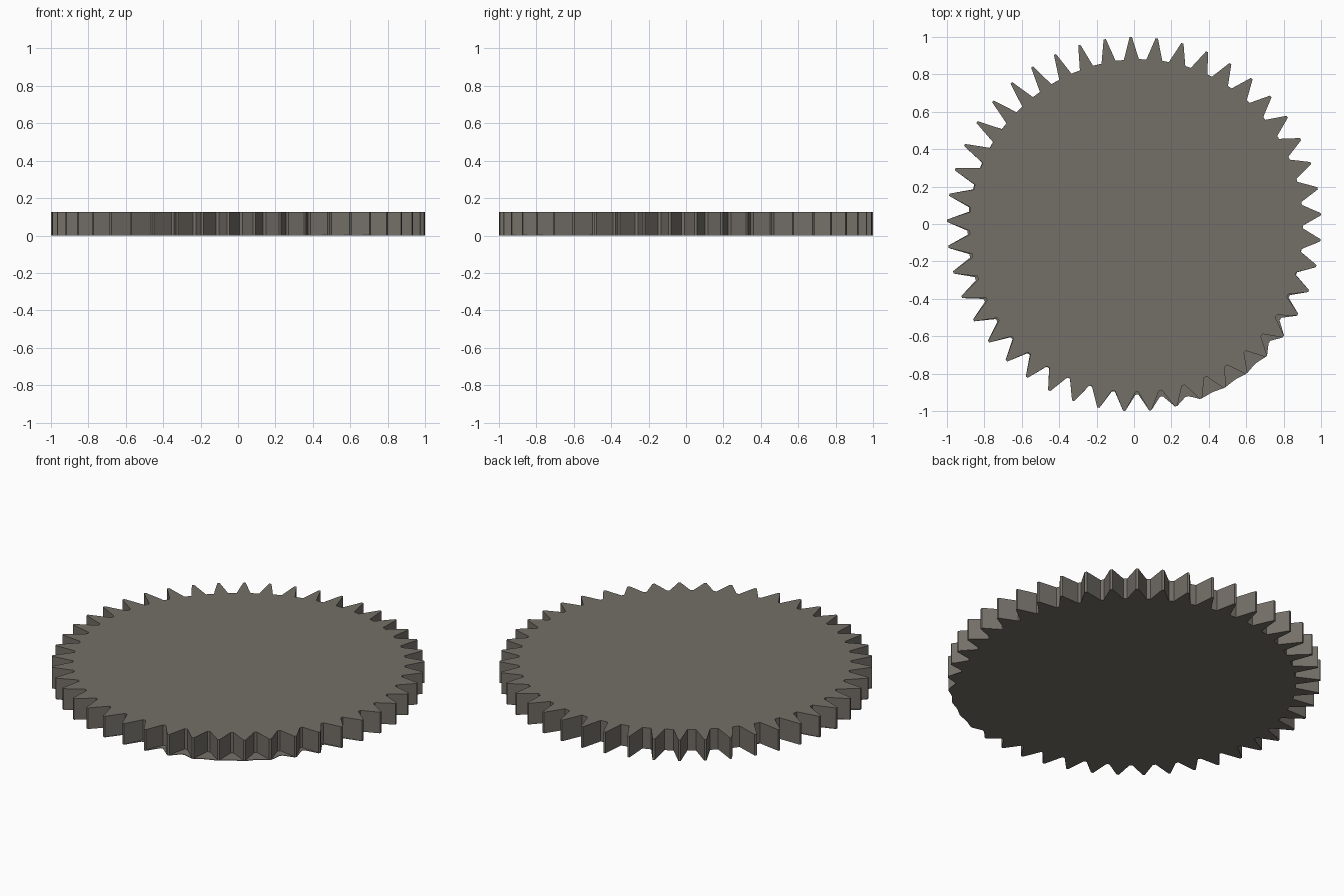
import bpy, bmesh
from math import radians, cos, sin, exp

if "Cube" in bpy.data.objects:
    bpy.data.objects.remove(bpy.data.objects["Cube"])

TEETH, THICK, LEDGE = 45, 0.125, 0.003
STEP = 360 / TEETH
FIRST = 3.0  # angle of the first tooth tip


def bump(a, centre, width):
    d = (a - centre + 180) % 360 - 180
    return exp(-(d / width) ** 2)


def root_top(a):
    return 0.892 + 0.014 * cos(radians(a + 30)) - 0.012 * bump(a, 125, 35)


def root_bottom(a):
    # thin floor that fills the gaps on one side of the wheel
    r = root_top(a) + 0.1 * bump(a, -58, 22) + 0.015 * bump(a, -160, 30)
    return min(r, 0.993)


def outline(root):
    pts = []
    for i in range(TEETH):
        tip = FIRST + i * STEP
        gap = tip + STEP / 2
        half = 0.5 + 1.1 * bump(gap, 115, 50)
        for a, r in ((tip - 0.35, 1.0), (tip + 0.35, 1.0),
                     (gap - half, root(gap)), (gap + half, root(gap))):
            pts.append((r * cos(radians(a)), r * sin(radians(a))))
    return pts


# Toothed wheel: stacked rings give the floor edge, the ledge and the tooth walls
bm = bmesh.new()
floor, teeth = outline(root_bottom), outline(root_top)
rings = [[bm.verts.new((x, y, z)) for x, y in pts]
         for pts, z in ((floor, 0), (floor, LEDGE), (teeth, LEDGE + 0.001), (teeth, THICK))]
bm.faces.new(rings[-1])
bm.faces.new(rings[0][::-1])
n = len(floor)
for low, high in zip(rings, rings[1:]):
    for i in range(n):
        j = (i + 1) % n
        bm.faces.new((low[i], low[j], high[j], high[i]))
mesh = bpy.data.meshes.new("toothed_wheel")
bm.to_mesh(mesh)
bm.free()
wheel = bpy.data.objects.new("toothed_wheel", mesh)
bpy.context.collection.objects.link(wheel)

# Dull warm grey metal
metal = bpy.data.materials.new("dull_metal")
metal.diffuse_color = (0.175, 0.16, 0.14, 1)
metal.use_nodes = True
metal.node_tree.nodes["Principled BSDF"].inputs["Base Color"].default_value = metal.diffuse_color
mesh.materials.append(metal)
